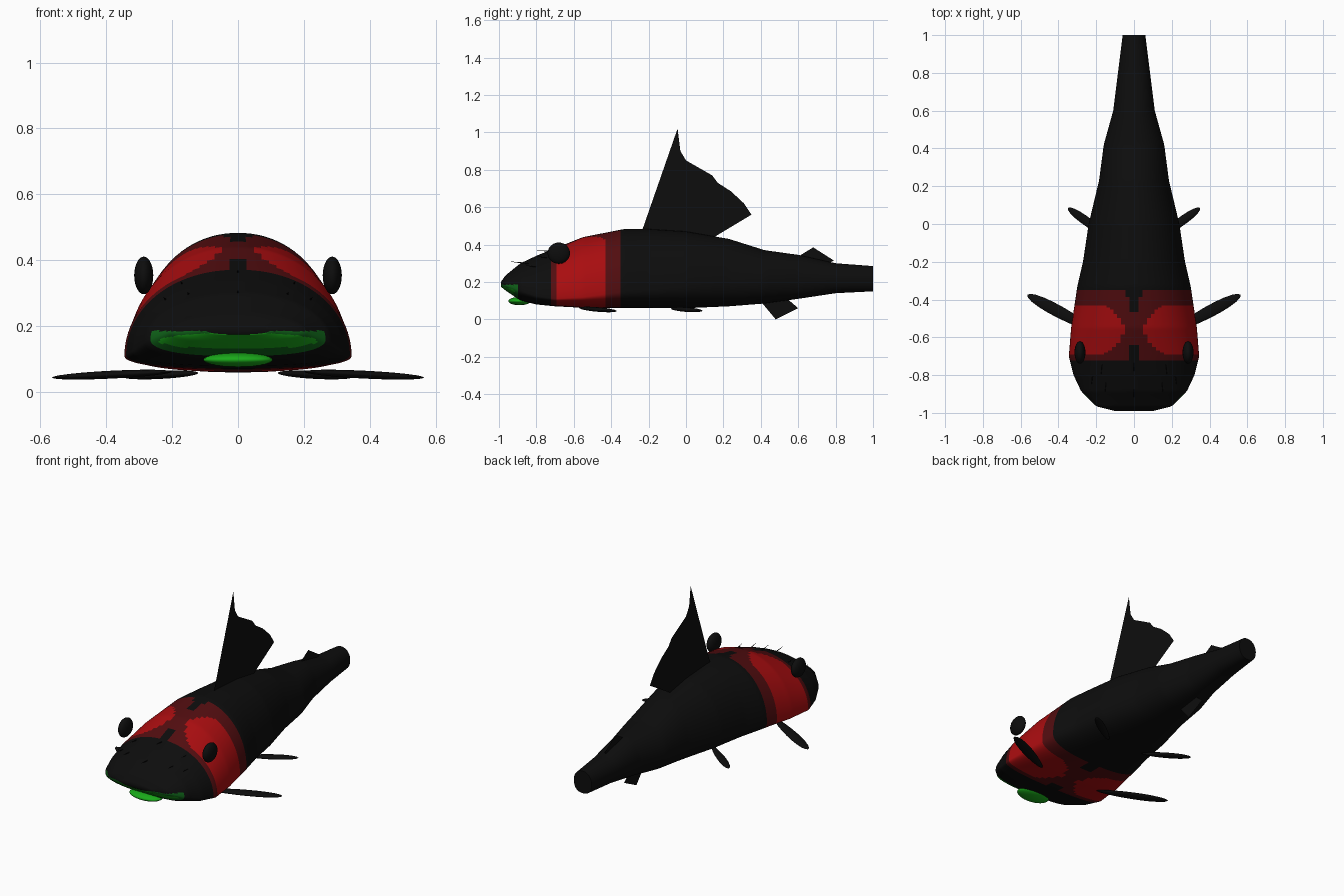
import bpy, bmesh, math
from mathutils import Vector

cube = bpy.data.objects.get("Cube")
if cube:
    bpy.data.objects.remove(cube)


def make_material(name, r, g, b):
    mat = bpy.data.materials.new(name)
    mat.use_nodes = True
    mat.diffuse_color = (r, g, b, 1)
    mat.node_tree.nodes["Principled BSDF"].inputs["Base Color"].default_value = (r, g, b, 1)
    return mat


BLACK = make_material("black", .004, .004, .004)
RED = make_material("red", .4, .004, .005)
DARK_RED = make_material("dark red", .085, .004, .005)
GREEN = make_material("green", .01, .4, .01)
DARK_GREEN = make_material("dark green", .005, .13, .01)


def make_object(name, bm, materials, smooth=True):
    mesh = bpy.data.meshes.new(name)
    bm.to_mesh(mesh)
    bm.free()
    obj = bpy.data.objects.new(name, mesh)
    bpy.context.collection.objects.link(obj)
    for mat in materials:
        mesh.materials.append(mat)
    if smooth:
        bpy.ops.object.select_all(action="DESELECT")
        obj.select_set(True)
        bpy.context.view_layer.objects.active = obj
        bpy.ops.object.shade_smooth_by_angle(angle=math.radians(50))
    return obj


# Body stations: y, half width, top, widest height, bottom
STATIONS = [
    (-.99, .1, .2, .19, .175), (-.965, .2, .235, .185, .155),
    (-.885, .28, .3, .155, .1), (-.8, .32, .34, .125, .08),
    (-.7, .345, .38, .11, .07), (-.55, .333, .44, .12, .062),
    (-.33, .3, .483, .15, .06), (-.2, .27, .483, .16, .06),
    (0, .24, .47, .18, .06), (.23, .185, .43, .2, .07),
    (.42, .16, .37, .21, .085), (.6, .11, .345, .22, .11),
    (.8, .085, .3, .22, .14), (1, .06, .285, .22, .15),
]


def station_at(y):
    for a, b in zip(STATIONS, STATIONS[1:]):
        if y <= b[0]:
            t = (y - a[0]) / (b[0] - a[0])
            return [p + (q - p) * t for p, q in zip(a[1:], b[1:])]
    return STATIONS[-1][1:]


def signed_power(v, p):
    return math.copysign(abs(v) ** p, v)


def body_colour(c):
    # Mouth under the snout
    x, y, z = abs(c.x), c.y, c.z
    if y < -.895 and x < .28 and z < .185:
        inner = (x / .24) ** 2 + ((z - .155) / .025) ** 2 < 1
        return 3 if inner else 4
    # Collar with a red patch on each side
    if -.72 < y < -.35 and x > .3 * max(0, abs(y + .55) - .05):
        patch = .13 * min(1, max(0, (x - .055) / .1)) ** .5
        return 1 if abs(y + .56) < patch else 2
    return 0


def build_body(rings=170, sides=96):
    bm = bmesh.new()
    loops = []
    for i in range(rings + 1):
        y = -.99 + 1.99 * (i / rings) ** 1.2
        w, top, mid, bottom = station_at(y)
        loop = []
        for k in range(sides):
            a = math.tau * k / sides
            c, s = math.cos(a), math.sin(a)
            x = w * signed_power(c, .95 if s > 0 else .75)
            height = (top - mid) * s if s > 0 else (mid - bottom) * signed_power(s, .9)
            loop.append(bm.verts.new((x, y, mid + height)))
        loops.append(loop)
    for a, b in zip(loops, loops[1:]):
        for k in range(sides):
            n = (k + 1) % sides
            bm.faces.new((a[k], a[n], b[n], b[k]))
    bm.faces.new(loops[0])
    bm.faces.new(loops[-1])
    bmesh.ops.recalc_face_normals(bm, faces=bm.faces)
    for f in bm.faces:
        f.material_index = body_colour(f.calc_center_median())
    make_object("body", bm, [BLACK, RED, DARK_RED, GREEN, DARK_GREEN])


def ellipsoid(name, centre, radii, material, turn=0, tilt=0):
    bm = bmesh.new()
    bmesh.ops.create_uvsphere(bm, u_segments=24, v_segments=14, radius=1)
    obj = make_object(name, bm, [material])
    obj.location, obj.scale, obj.rotation_euler = centre, radii, (0, tilt, turn)


def leaf_fin(name, root, tip, width, side):
    # Flattened tapered paddle, widest beyond its middle
    root, tip = Vector(root), Vector(tip)
    bm = bmesh.new()
    bmesh.ops.create_uvsphere(bm, u_segments=20, v_segments=12, radius=1)
    along = tip - root
    across = Vector((-along.y, along.x, 0)).normalized()
    for v in bm.verts:
        t = (v.co.x + 1) / 2
        p = root + along * t + across * v.co.y * width * (.7 + .4 * t)
        p.z += v.co.z * .012
        p.x *= side
        v.co = p
    bmesh.ops.recalc_face_normals(bm, faces=bm.faces)
    make_object(name, bm, [BLACK])


def flat_fin(name, outline):
    bm = bmesh.new()
    bm.faces.new([bm.verts.new((0, y, z)) for y, z in outline])
    make_object(name, bm, [BLACK], smooth=False)


def whisker(name, x, y, side):
    # Fine bristle rooted in the forehead and leaning forward
    w, top, mid, bottom = station_at(y)
    z = mid + (top - mid) * math.sqrt(max(0, 1 - (x / w) ** 2))
    direction = Vector((x * side * .4, -.9, .1)).normalized()
    bm = bmesh.new()
    bmesh.ops.create_cone(bm, segments=5, radius1=.004, radius2=.0005, depth=.08)
    obj = make_object(name, bm, [BLACK], smooth=False)
    obj.rotation_euler = direction.to_track_quat("Z", "Y").to_euler()
    obj.location = Vector((x * side, y, z)) + direction * .02


build_body()
ellipsoid("lower_lip", (0, -.89, .098), (.105, .06, .022), GREEN)

# Paired parts
for label, side in (("left", 1), ("right", -1)):
    ellipsoid(label + "_eye", (.286 * side, -.68, .354), (.029, .06, .057), BLACK)
    leaf_fin(label + "_pectoral_fin", (.2, -.57, .062), (.565, -.375, .044), .035, side)
    leaf_fin(label + "_pelvic_fin", (.12, -.08, .058), (.35, .085, .046), .026, side)
    for n, (x, y) in enumerate([(.22, -.8), (.17, -.74), (.15, -.84)]):
        whisker(f"{label}_whisker_{n}", x, y, side)
for n, y in enumerate((-.88, -.74)):
    whisker(f"middle_whisker_{n}", 0, y, 1)

# Sheet fins on the centre line
flat_fin("dorsal_fin", [
    (-.24, .46), (-.045, 1.02), (-.03, .9), (0, .85), (.07, .81), (.14, .77), (.17, .73),
    (.24, .685), (.31, .62), (.35, .56), (.15, .44), (.1, .43)])
flat_fin("adipose_fin", [(.59, .33), (.68, .385), (.79, .315), (.75, .29)])
flat_fin("anal_fin", [(.38, .12), (.48, 0), (.6, .06), (.53, .12)])
